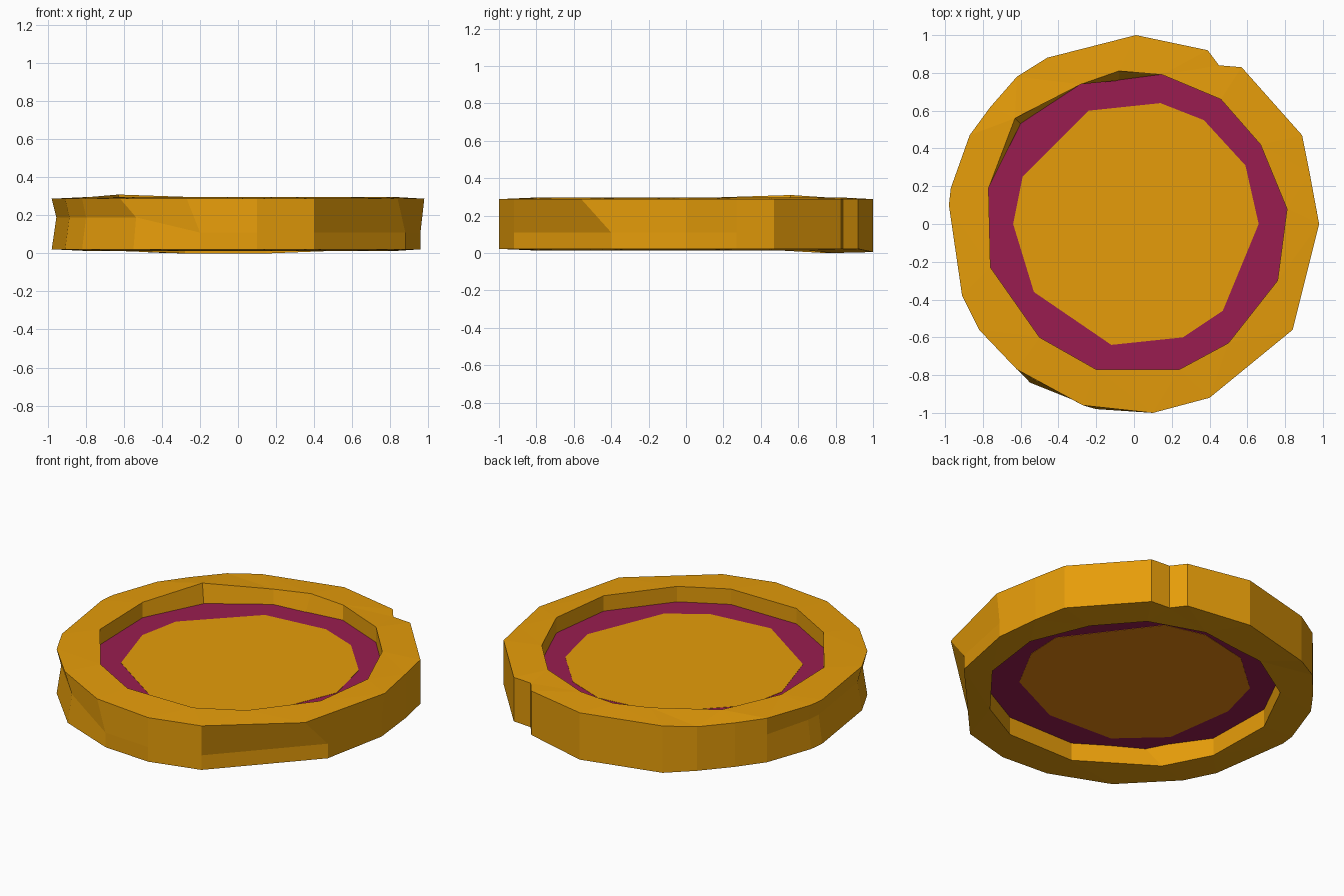
import bpy
import bmesh
from mathutils import Vector

cube = bpy.data.objects.get("Cube")
if cube:
    bpy.data.objects.remove(cube, do_unlink=True)


def make_material(name, colour):
    mat = bpy.data.materials.new(name)
    mat.use_nodes = True
    mat.diffuse_color = colour
    mat.node_tree.nodes["Principled BSDF"].inputs["Base Color"].default_value = colour
    return mat


gold = make_material("gold", (0.79, 0.335, 0.003, 1))
amber = make_material("amber", (0.82, 0.24, 0.005, 1))
plum = make_material("plum", (0.32, 0.012, 0.08, 1))

# Hand-cut outlines, counter-clockwise from the left side
OUTER = [(.98, 0), (.93, .27), (.89, .47), (.57, .83), (.45, .84), (.39, .92),
         (.01, 1), (-.46, .88), (-.62, .78), (-.76, .62), (-.87, .47),
         (-.97, .19), (-.98, .1), (-.91, -.38), (-.82, -.56), (-.62, -.77),
         (-.27, -.96), (.1, -1), (.4, -.92), (.84, -.56)]
INNER = [(.81, .08), (.67, .42), (.46, .66), (.15, .79), (-.08, .76),
         (-.28, .74), (-.6, .53), (-.77, .19), (-.76, -.23), (-.5, -.6),
         (-.2, -.77), (.24, -.77), (.5, -.63), (.76, -.3)]
TOP_FACE = [(.66, 0), (.59, .31), (.37, .55), (.14, .64), (-.24, .6),
            (-.59, .25), (-.64, 0), (-.53, -.36), (-.12, -.64), (.26, -.6),
            (.47, -.46)]
BOTTOM_FACE = [(.61, .06), (.24, .55), (0, .61), (-.31, .54), (-.56, .32),
               (-.63, .05), (-.57, -.37), (-.33, -.59), (.09, -.61),
               (.45, -.44), (.6, -.16)]

# Corners that sit elsewhere at the foot or the lip of the rim
FOOT_CORNERS = {(.84, -.56): (.88, -.4), (-.62, -.77): (-.55, -.84),
                (-.27, -.96): (-.2, -.98), (.98, 0): (.96, 0)}
HOLE_CORNERS = {(-.5, -.6): (-.62, -.5)}
LIP_CORNERS = {(-.6, .53): (-.63, .56), (-.08, .76): (-.08, .81)}


def moved(outline, corners):
    return [corners.get(point, point) for point in outline]


def add_loop(bm, outline, height):
    """Add a ring of vertices; height is a rule of x and y."""
    return [bm.verts.new((x, y, height(x, y))) for x, y in outline]


def bridge(bm, lower, upper):
    n = len(lower)
    for i in range(n):
        j = (i + 1) % n
        bm.faces.new((lower[i], lower[j], upper[j], upper[i]))


def loop_edges(bm, loop):
    return [bm.edges.get((loop[i - 1], loop[i])) for i in range(len(loop))]


def finish(bm, name, mat):
    bmesh.ops.recalc_face_normals(bm, faces=bm.faces[:])
    mesh = bpy.data.meshes.new(name)
    bm.to_mesh(mesh)
    bm.free()
    mesh.materials.append(mat)
    obj = bpy.data.objects.new(name, mesh)
    bpy.context.collection.objects.link(obj)


def prism(name, outline, bottom, top, mat):
    bm = bmesh.new()
    low = add_loop(bm, outline, lambda x, y: bottom)
    high = add_loop(bm, outline, lambda x, y: top)
    bridge(bm, low, high)
    bm.faces.new(low)
    bm.faces.new(high)
    finish(bm, name, mat)


# Rough rim, with a worn waist on the right side
bm = bmesh.new()
foot = moved(OUTER, FOOT_CORNERS)
waist = [(x * .975, y * .975) if x < -.5 and y < .3 else (x, y) for x, y in foot]
outer_low = add_loop(bm, foot, lambda x, y: .005 if y > .8 and x < .1 else .022)
outer_mid = add_loop(bm, waist, lambda x, y: .19 if x < -.5 else .11)
outer_top = add_loop(bm, OUTER, lambda x, y: .288)
inner_low = add_loop(bm, moved(INNER, HOLE_CORNERS),
                     lambda x, y: 0 if y > .6 and x < .2 else .012)
inner_mid = add_loop(bm, INNER, lambda x, y: .2)
inner_top = add_loop(bm, moved(INNER, LIP_CORNERS),
                     lambda x, y: .31 if x < -.5 and y > .5 else .298)
for lower, upper in ((outer_low, outer_mid), (outer_mid, outer_top),
                     (inner_low, inner_mid), (inner_mid, inner_top)):
    bridge(bm, lower, upper)
for outside, inside in ((outer_low, inner_low), (outer_top, inner_top)):
    bmesh.ops.triangle_fill(bm, use_beauty=True, normal=Vector((0, 0, 1)),
                            edges=loop_edges(bm, outside) + loop_edges(bm, inside))
finish(bm, "rim", gold)

# Recessed disc let into the rim, with a thin plate on each side
prism("disc", [(x * 1.05, y * 1.05) for x, y in INNER], .12, .205, plum)
prism("top_plate", TOP_FACE, .203, .2065, gold)
prism("bottom_plate", BOTTOM_FACE, .1185, .122, amber)
